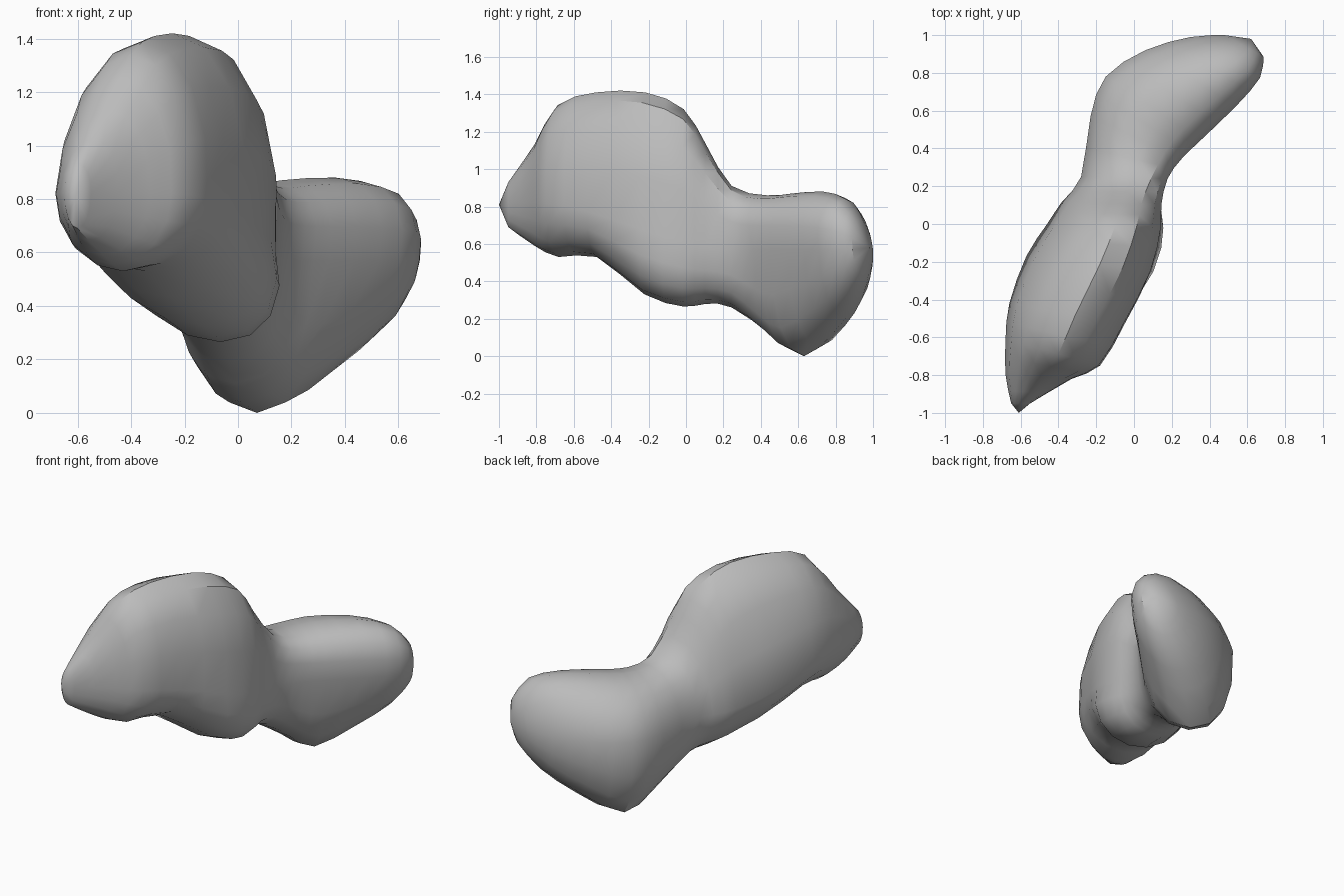
import bpy
import bmesh
import math
from mathutils import Vector

default_cube = bpy.data.objects.get("Cube")
if default_cube:
    bpy.data.objects.remove(default_cube, do_unlink=True)

SIDES = 16

# Single stone colour
stone = bpy.data.materials.new("grey_stone")
stone.use_nodes = True
stone_colour = (0.5, 0.5, 0.5, 1)
stone.diffuse_color = stone_colour
stone.node_tree.nodes["Principled BSDF"].inputs["Base Color"].default_value = stone_colour

# Sections from nose to tail: left x, left y, right x, right y, top, bottom
front_lobe = [
    (-.65, -.95, -.55, -.95, .93, .69),
    (-.68, -.8, -.33, -.82, 1.13, .59),
    (-.68, -.61, -.18, -.75, 1.34, .53),
    (-.66, -.42, -.05, -.53, 1.41, .53),
    (-.57, -.17, .09, -.25, 1.41, .33),
    (-.46, 0, .14, -.02, 1.32, .265),
    (-.38, .12, .14, .1, 1.13, .28),
]
neck = [(-.28, .25, .17, .24, .91, .26)]
rear_lobe = [
    (-.23, .57, .24, .35, .86, .11),
    (-.15, .78, .34, .45, .87, 0),
    (.06, .92, .53, .63, .88, .13),
    (.3, .99, .66, .78, .84, .28),
    (.48, 1, .68, .89, .73, .42),
]


def refine(sections):
    """Add a smooth in-between section after each one but the last."""
    rows = [Vector(section) for section in sections]
    last = len(rows) - 1
    result = []
    for i in range(last):
        outer = rows[max(i - 1, 0)] + rows[min(i + 2, last)]
        result += [rows[i], (9 * (rows[i] + rows[i + 1]) - outer) / 16]
    return result + [rows[last]]


def bump(value, centre, width):
    """A smooth rise to one around the centre."""
    return math.exp(-((value - centre) / width) ** 2)


def soft(value, roundness):
    """Fuller than a circle above two, keeping the sign."""
    return math.copysign(abs(value) ** (2 / roundness), value)


def section_ring(bm, section):
    """One closed ring in the upright plane through both edges."""
    left, right = Vector(section[:2]), Vector(section[2:4])
    top, bottom = section[4:]
    middle = (left.y + right.y) / 2
    # The widest level climbs towards the nose
    climb = min(max(0.25 - middle, 0), 1)
    side = 0.57 + 0.25 * climb * climb * (3 - 2 * climb)
    # The crest leans right, and the keel swings right under the throat
    crest = 0.1 + 0.06 * middle
    keel = 0.18 * bump(middle, -0.1, 0.25) - 0.08 * max(middle, 0)
    roundness = 2 + 0.4 * bump(middle, 0.4, 0.3)
    ring = []
    for i in range(SIDES):
        angle = math.tau * i / SIDES
        across = soft(math.cos(angle), roundness)
        up = soft(math.sin(angle), roundness)
        reach, lean = (top - side, crest) if up > 0 else (side - bottom, keel)
        place = left.lerp(right, 0.5 + across / 2 + lean * abs(up))
        ring.append(bm.verts.new((place.x, place.y, side + reach * up)))
    return ring


def cap(bm, ring, tip):
    """Close an end with a fan to a blunt tip."""
    point = bm.verts.new(tip)
    for i in range(SIDES):
        bm.faces.new((ring[i], ring[(i + 1) % SIDES], point))


# Two-lobed body, lofted in one skin
bm = bmesh.new()
rings = [section_ring(bm, row) for row in refine(front_lobe + neck + rear_lobe)]
for near, far in zip(rings, rings[1:]):
    for i in range(SIDES):
        j = (i + 1) % SIDES
        bm.faces.new((near[i], near[j], far[j], far[i]))
cap(bm, rings[0], (-.61, -1, .81))
cap(bm, rings[-1], (.62, .98, .58))
bmesh.ops.recalc_face_normals(bm, faces=bm.faces)

mesh = bpy.data.meshes.new("two_lobed_rock")
bm.to_mesh(mesh)
bm.free()
mesh.materials.append(stone)
rock = bpy.data.objects.new("two_lobed_rock", mesh)
bpy.context.collection.objects.link(rock)

# Smooth shading with the stronger ridges kept sharp
bpy.ops.object.select_all(action='DESELECT')
rock.select_set(True)
bpy.context.view_layer.objects.active = rock
bpy.ops.object.shade_smooth_by_angle(angle=math.radians(35))
